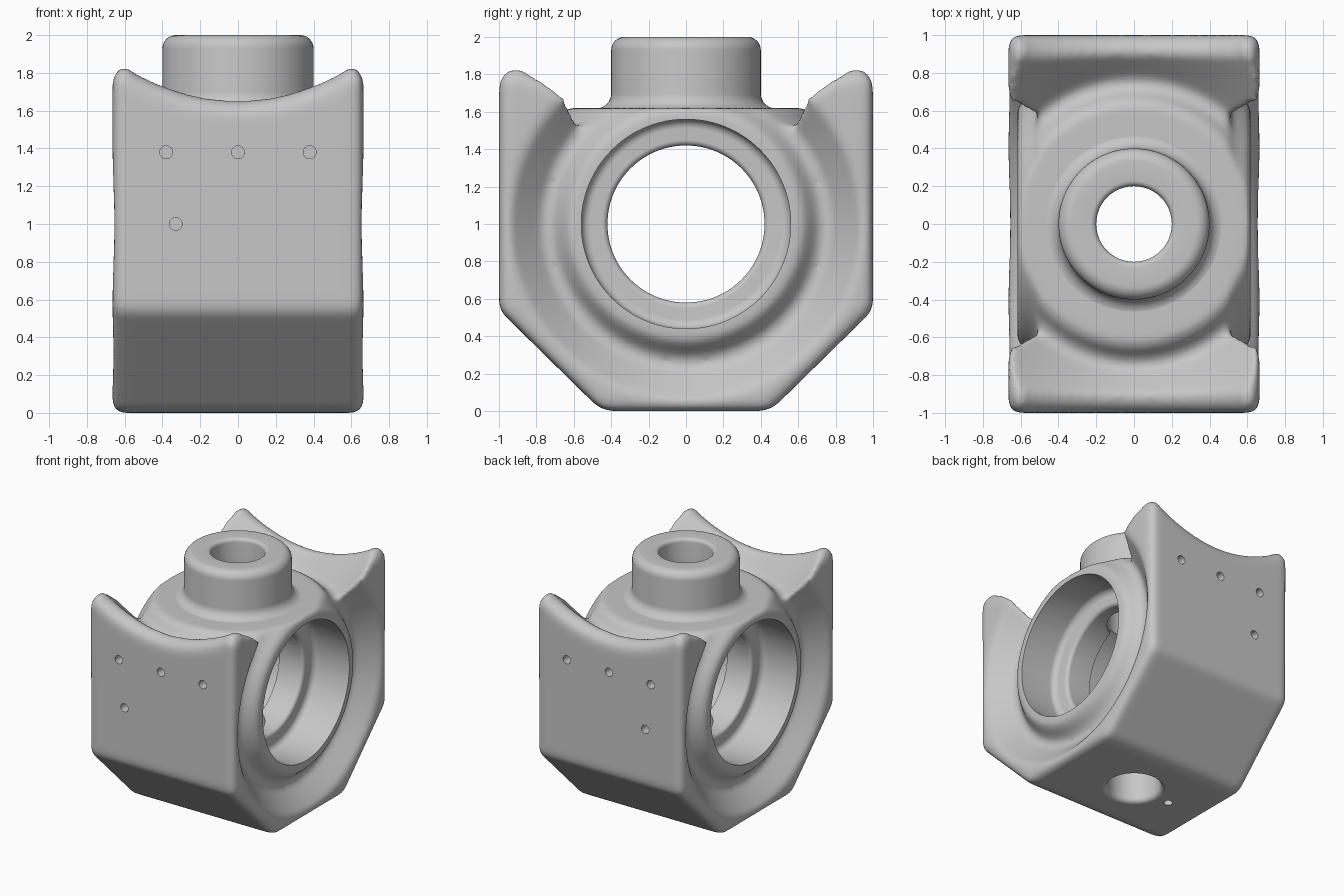
import bpy, bmesh, math
from mathutils import Matrix, Vector

if "Cube" in bpy.data.objects:
    bpy.data.objects.remove(bpy.data.objects["Cube"], do_unlink=True)

metal = bpy.data.materials.new("grey metal")
metal.use_nodes = True
metal.diffuse_color = (0.57, 0.57, 0.57, 1)
metal.node_tree.nodes["Principled BSDF"].inputs["Base Color"].default_value = (0.57, 0.57, 0.57, 1)

cutters = []


def finish(name, bm):
    """Turn a bmesh into an object in the scene."""
    bmesh.ops.remove_doubles(bm, verts=bm.verts, dist=1e-5)
    bmesh.ops.recalc_face_normals(bm, faces=bm.faces)
    mesh = bpy.data.meshes.new(name)
    bm.to_mesh(mesh)
    bm.free()
    mesh.materials.append(metal)
    ob = bpy.data.objects.new(name, mesh)
    bpy.context.collection.objects.link(ob)
    return ob


def bridge(bm, p, q):
    """Join two closed loops of vertices with quads."""
    for j in range(len(p)):
        k = (j + 1) % len(p)
        bm.faces.new((p[j], p[k], q[k], q[j]))


def lathe(name, profile, axis="Z", steps=96):
    """Revolve a closed (radius, height) loop about Z, or about X at the bore centre."""
    bm = bmesh.new()
    rings = []
    for i in range(steps):
        a = 2 * math.pi * i / steps
        c, s = math.cos(a), math.sin(a)
        rings.append([bm.verts.new((r * c, r * s, h) if axis == "Z" else (h, r * c, 1 + r * s))
                      for r, h in profile])
    n = len(profile)
    for i in range(steps):
        p, q = rings[i], rings[(i + 1) % steps]
        for j in range(n):
            k = (j + 1) % n
            if profile[j][0] or profile[k][0]:
                bm.faces.new((p[j], p[k], q[k], q[j]))
    return finish(name, bm)


def arc(cx, cy, radius, start, end, steps=8):
    """Points of a rounded profile corner, angles in degrees."""
    angles = [math.radians(start + (end - start) * i / steps) for i in range(steps + 1)]
    return [(cx + radius * math.cos(a), cy + radius * math.sin(a)) for a in angles]


def cylinder(bm, centre, direction, radius, depth, segments=24):
    turn = Vector((0, 0, 1)).rotation_difference(Vector(direction)).to_matrix().to_4x4()
    bmesh.ops.create_cone(bm, cap_ends=True, segments=segments, radius1=radius, radius2=radius,
                          depth=depth, matrix=Matrix.Translation(centre) @ turn)


def cut(target, cutter):
    mod = target.modifiers.new("cut", "BOOLEAN")
    mod.operation = "DIFFERENCE"
    mod.solver = "EXACT"
    mod.object = cutter
    cutter.hide_render = True
    cutters.append(cutter)


# Body: chamfered block across x, all edges rounded
half = [(0.45, 0), (1, 0.54), (1, 2.1)]
outline = half + [(-y, z) for y, z in reversed(half)]
bm = bmesh.new()
ends = [[bm.verts.new((x, y, z)) for y, z in outline] for x in (-0.665, 0.665)]
for loop in ends:
    bm.faces.new(loop)
bridge(bm, *ends)
bmesh.ops.recalc_face_normals(bm, faces=bm.faces)
bmesh.ops.bevel(bm, geom=bm.edges[:], offset=0.055, offset_type="OFFSET",
                segments=5, profile=0.5, affect="EDGES")
body = finish("body", bm)

# Top face: flat disc, shallow moat, then conical wing faces
cut(body, lathe("top_cutter", [(0, 1.62), (0.625, 1.62), (0.66, 1.6), (0.705, 1.54), (0.74, 1.525), (0.775, 1.53),
                               (1.5, 2.27), (1.5, 2.6), (0, 2.6)]))

# Wing crests: scooped across x, rounded over along y
scoop = [(x / 20, 1.655 + 0.486 * (x / 20) ** 2) for x in range(12)]
scoop += [(0.575, 1.825), (0.6, 1.835), (0.63, 1.825), (0.655, 1.79), (0.68, 1.72), (0.9, 1.7), (0.9, 2.6)]
scoop = [(-x, z) for x, z in reversed(scoop[1:])] + scoop
crest = arc(0.905, -0.095, 0.095, 130, 0, 9) + [(1.1, -0.095)]
crest = [(-y, drop) for y, drop in reversed(crest)] + crest
bm = bmesh.new()
loops = [[bm.verts.new((x, y, z + drop)) for x, z in scoop] for y, drop in crest]
for p, q in zip(loops, loops[1:]):
    bridge(bm, p, q)
bm.faces.new(loops[0])
bm.faces.new(loops[-1])
cut(body, finish("crest_cutter", bm))

# Ring grooves around both bore mouths
groove = [(0, 0.618), (0.61, 0.618), (0.64, 0.6), (0.7, 0.525), (0.735, 0.505), (0.77, 0.51),
          (1.0, 0.715), (1.0, 0.9), (0, 0.9)]
for sign, label in ((1, "left"), (-1, "right")):
    cut(body, lathe(label + "_groove_cutter", [(r, sign * h) for r, h in groove], "X"))

# Soft cast edges
remesh = body.modifiers.new("remesh", "REMESH")
remesh.mode = "VOXEL"
remesh.voxel_size = 0.018
smooth = body.modifiers.new("soften", "SMOOTH")
smooth.factor = 0.5
smooth.iterations = 18

# Stepped bore along x, with two shoulders and a wider middle chamber
step = ([(0.56, 0.8)] + arc(0.51, 0.35, 0.05, 0, -90) + arc(0.45, 0.27, 0.03, 90, 180)
        + [(0.42, 0.08), (0.46, 0.08)])
bore = [(0, 0.8)] + step + [(r, -h) for r, h in reversed(step)] + [(0, -0.8)]
cut(body, lathe("bore_cutter", bore, "X"))

# Vertical passage with a flared lower mouth
cut(body, lathe("passage_cutter", [(0, -0.1), (0.235, -0.1), (0.235, 0)] + arc(0.24, 0.04, 0.04, 270, 180)
                + [(0.2, 1.9), (0, 1.9)]))

# Small drilled holes on front, back and underside
bm = bmesh.new()
for y in (-1, 1):
    for x, z in ((-0.38, 1.38), (0, 1.38), (0.38, 1.38), (-0.33, 1)):
        cylinder(bm, (x, y, z), (0, 1, 0), 0.034, 0.2)
cylinder(bm, (-0.33, 0, 0), (0, 0, 1), 0.034, 0.2)
cut(body, finish("drill_cutter", bm))

# Apply the cuts and remove the cutters
bpy.context.view_layer.update()
graph = bpy.context.evaluated_depsgraph_get()
result = bpy.data.meshes.new_from_object(body.evaluated_get(graph))
body.modifiers.clear()
body.data = result
result.materials.clear()
result.materials.append(metal)
for p in result.polygons:
    p.material_index = 0
for c in cutters:
    bpy.data.objects.remove(c, do_unlink=True)

# Top boss with rounded rim and base fillet
boss = lathe("boss", [(0.2, 1.6)] + arc(0.23, 1.97, 0.03, 180, 90, 5) + arc(0.33, 1.93, 0.07, 90, 0)
             + arc(0.48, 1.698, 0.08, 180, 270) + [(0.48, 1.6)])

for ob in (body, boss):
    bpy.ops.object.select_all(action="DESELECT")
    ob.select_set(True)
    bpy.context.view_layer.objects.active = ob
    bpy.ops.object.shade_smooth_by_angle(angle=math.radians(50))
